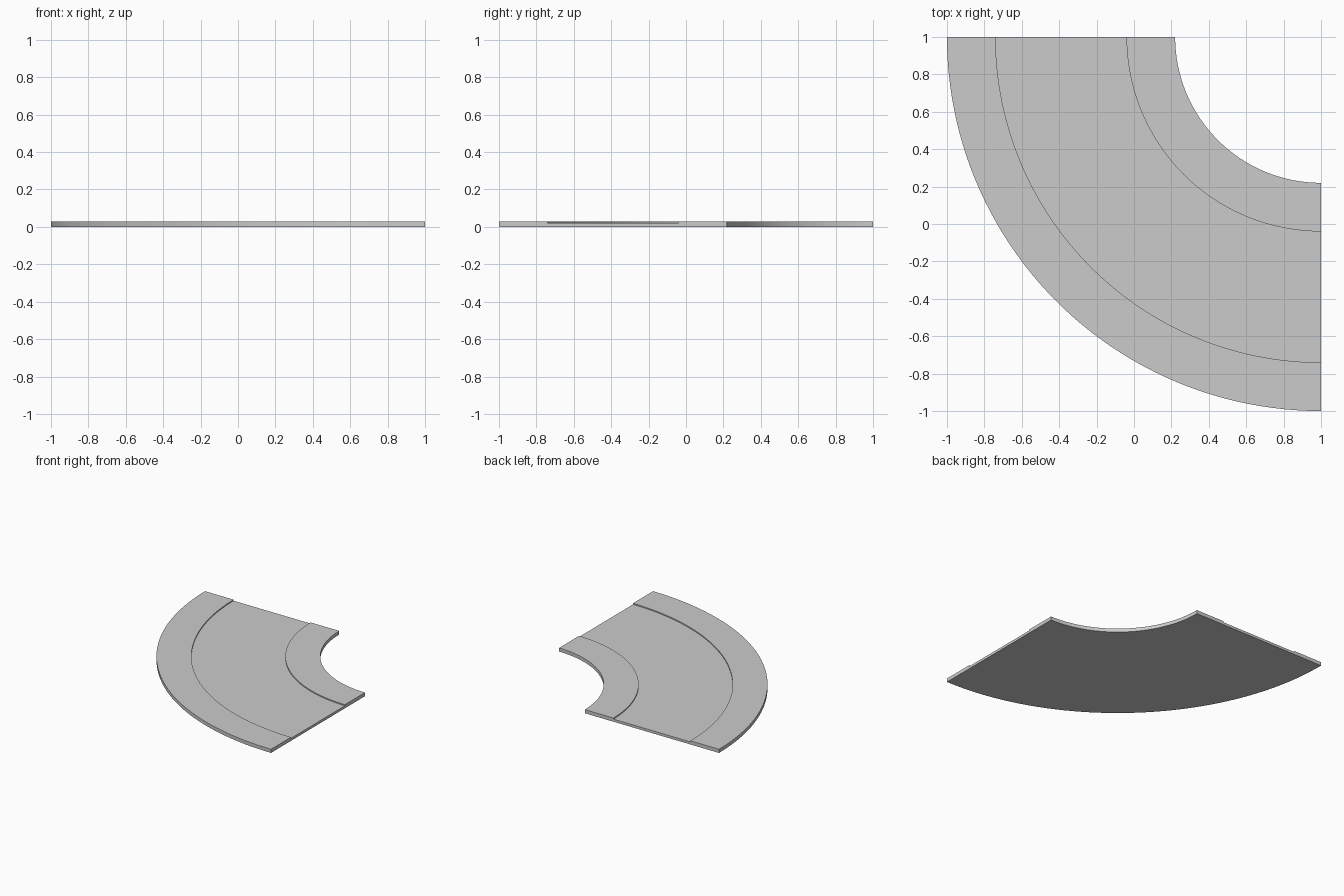
import bpy, bmesh, math
from mathutils import Vector, Matrix

if "Cube" in bpy.data.objects:
    bpy.data.objects.remove(bpy.data.objects["Cube"])

CENTRE = Vector((1, 1, 0))
SEGMENTS = 48
TOP, ROAD = 0.03, 0.021

# Cross-section (radius, height): pavement, sunken road bed, pavement
profile = [(0.78, 0), (2.0, 0), (2.0, TOP), (1.74, TOP),
           (1.74, ROAD), (1.04, ROAD), (1.04, TOP), (0.78, TOP)]

# Sweep the section through a quarter turn about the corner
bm = bmesh.new()
rings = []
for i in range(SEGMENTS + 1):
    turn = Matrix.Rotation(math.pi + i / SEGMENTS * math.pi / 2, 3, 'Z')
    rings.append([bm.verts.new(CENTRE + turn @ Vector((r, 0, z))) for r, z in profile])

n = len(profile)
for a, b in zip(rings, rings[1:]):
    for k in range(n):
        m = (k + 1) % n
        bm.faces.new((a[k], a[m], b[m], b[k]))

# End caps
bm.faces.new(rings[0])
bm.faces.new(rings[-1])
bmesh.ops.recalc_face_normals(bm, faces=bm.faces)

mesh = bpy.data.meshes.new("curved_road")
bm.to_mesh(mesh)
bm.free()
road = bpy.data.objects.new("curved_road", mesh)
bpy.context.collection.objects.link(road)

# Smooth walls, sharp kerb edges
bpy.context.view_layer.objects.active = road
road.select_set(True)
bpy.ops.object.shade_smooth_by_angle(angle=math.radians(30))
